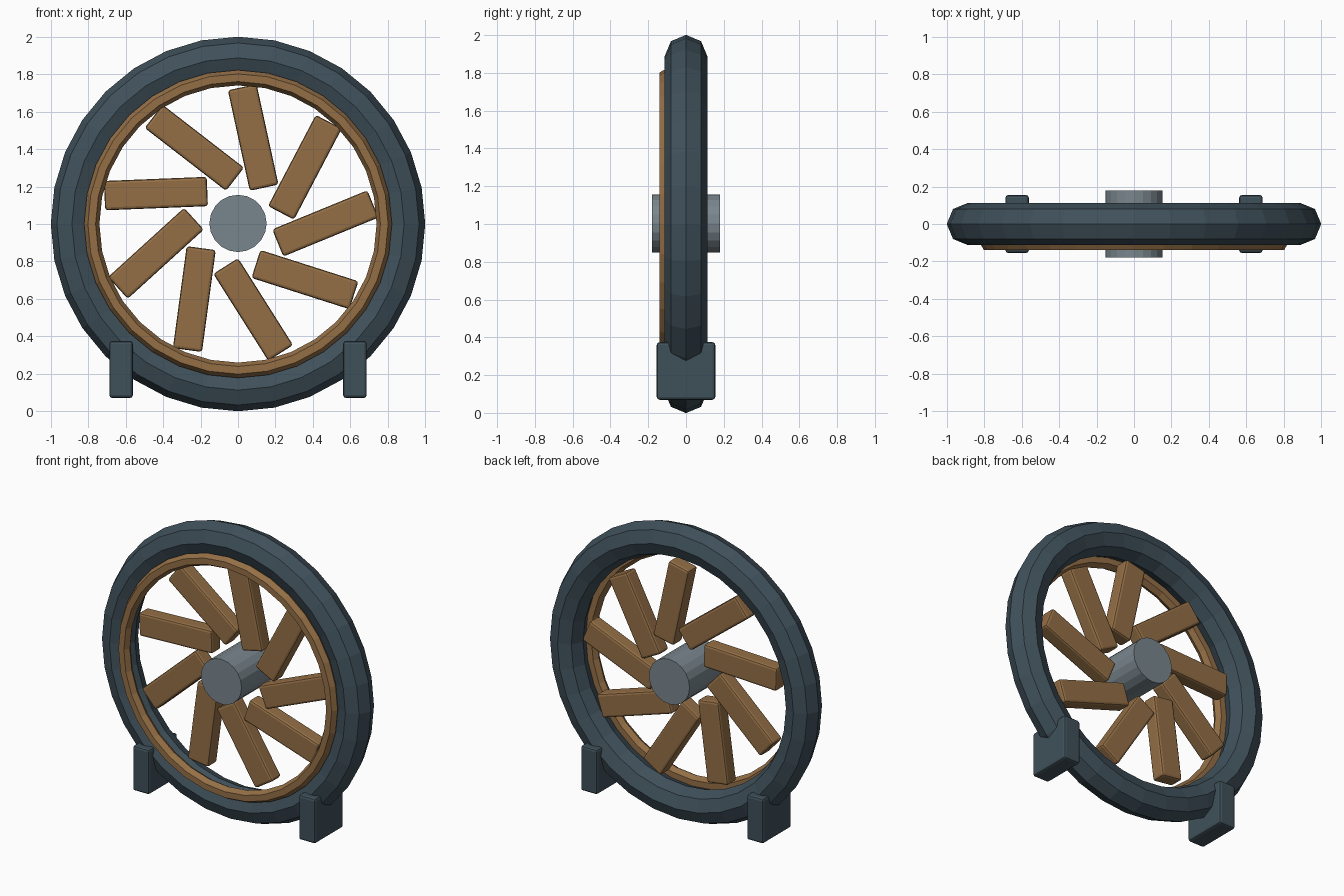
import bpy
from math import cos, sin, radians

cube = bpy.data.objects.get("Cube")
if cube:
    bpy.data.objects.remove(cube, do_unlink=True)

AXIS_Z = 1.0
BLADES = 9


def material(name, rgb):
    mat = bpy.data.materials.new(name)
    mat.use_nodes = True
    linear = [(c / 255 / 12.92) if c < 11 else ((c / 255 + 0.055) / 1.055) ** 2.4 for c in rgb]
    mat.diffuse_color = (*linear, 1)
    mat.node_tree.nodes["Principled BSDF"].inputs["Base Color"].default_value = (*linear, 1)
    return mat


slate = material("dark slate", (63, 80, 90))
bronze = material("bronze brown", (148, 111, 70))
steel = material("steel grey", (121, 134, 141))


def finish(name, mat):
    obj = bpy.context.object
    obj.name = name
    obj.data.materials.append(mat)
    return obj


def ring(name, mat, major, minor, sides, y):
    bpy.ops.mesh.primitive_torus_add(
        major_radius=major, minor_radius=minor, major_segments=32, minor_segments=sides,
        location=(0, y, AXIS_Z), rotation=(radians(90), 0, 0))
    return finish(name, mat)


def block(name, mat, size, location, turn=0, bevel=0.015):
    bpy.ops.mesh.primitive_cube_add(size=1, location=location, rotation=(0, -turn, 0))
    obj = finish(name, mat)
    obj.scale = size
    bpy.ops.object.transform_apply(location=False, rotation=False, scale=True)
    mod = obj.modifiers.new("soft_edges", "BEVEL")
    mod.width = bevel
    mod.segments = 2
    return obj


# Outer rim and the thin trim ring on its front
ring("outer_rim", slate, 0.888, 0.113, 8, 0)
ring("front_trim_ring", bronze, 0.782, 0.041, 6, -0.104)

# Central hub
bpy.ops.mesh.primitive_cylinder_add(
    vertices=20, radius=0.153, depth=0.36,
    location=(0, 0, AXIS_Z + 0.003), rotation=(radians(90), 0, 0))
finish("hub", steel)

# Blades, each swept away from the radial direction
for i in range(BLADES):
    a = radians(360 / BLADES * i)
    block(f"blade_{i + 1}", bronze, (0.55, 0.1, 0.157),
          (0.467 * cos(a), 0, AXIS_Z + 0.003 + 0.467 * sin(a)), a + radians(22.3))

# Feet gripping the lower rim
for side, x in (("left", 0.625), ("right", -0.625)):
    block(f"{side}_foot", slate, (0.125, 0.31, 0.305), (x, 0, 0.222))
